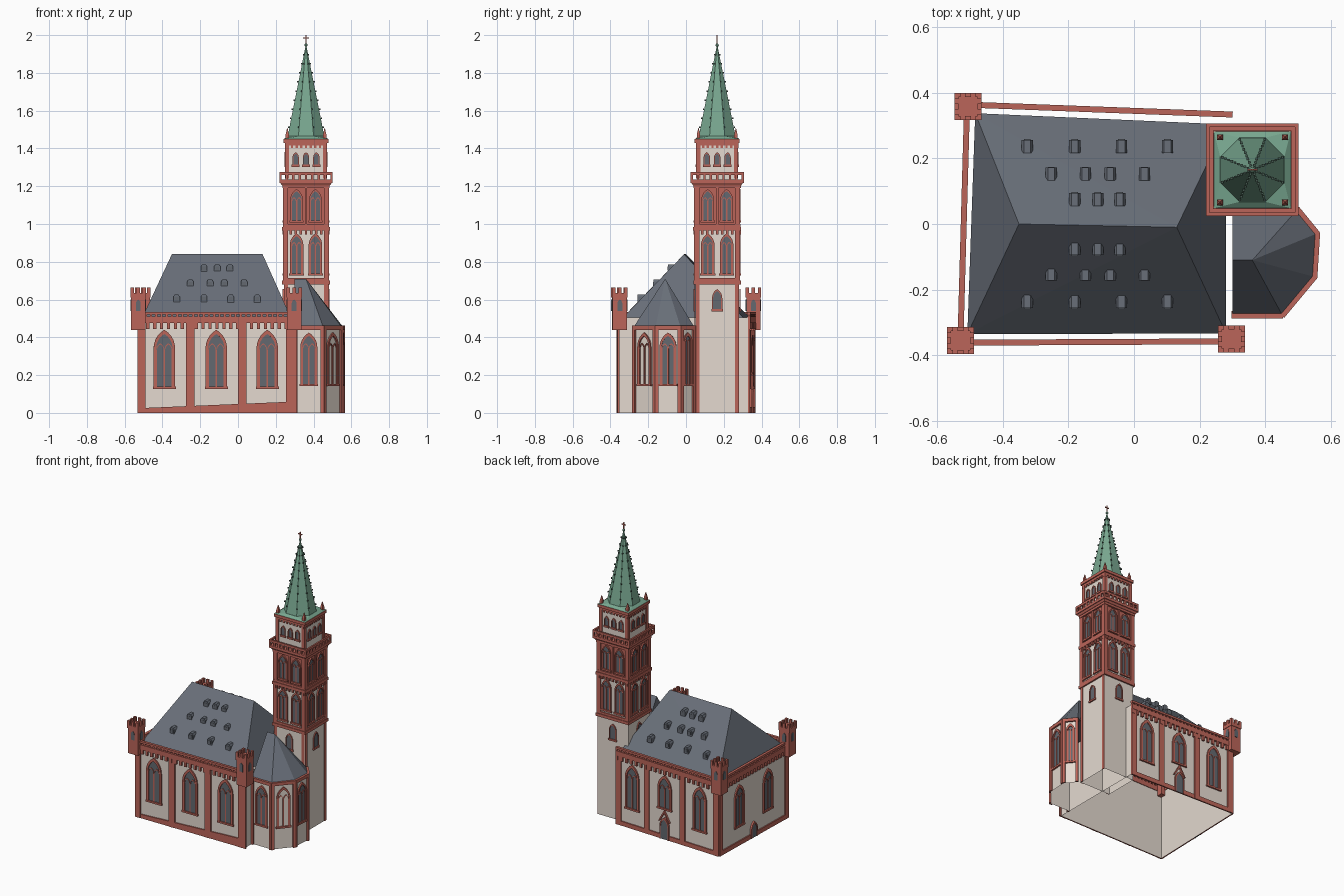
import bpy, bmesh, math
from mathutils import Vector

if "Cube" in bpy.data.objects:
    bpy.data.objects.remove(bpy.data.objects["Cube"])


def material(name, rgb):
    m = bpy.data.materials.new(name)
    m.use_nodes = True
    m.diffuse_color = (*rgb, 1)
    m.node_tree.nodes["Principled BSDF"].inputs["Base Color"].default_value = (*rgb, 1)
    return m


STONE = material("red sandstone", (0.50, 0.13, 0.10))
WALL = material("pale plaster", (0.78, 0.70, 0.63))
SLATE = material("roof slate", (0.14, 0.158, 0.19))
COPPER = material("green copper", (0.19, 0.39, 0.28))
GLASS = material("window glass", (0.125, 0.14, 0.16))
DARK = material("dark copper", (0.06, 0.10, 0.08))

parts = {}


def mesh(name, mat):
    return parts.setdefault(name, (bmesh.new(), mat))[0]


def hull(name, mat, pts):
    bm = mesh(name, mat)
    vs = [bm.verts.new(p) for p in pts]
    bmesh.ops.convex_hull(bm, input=vs)


def prism(name, mat, lo, z0, z1, hi=None):
    hull(name, mat, [(x, y, z0) for x, y in lo] + [(x, y, z1) for x, y in hi or lo])


def square(cx, cy, h):
    return [(cx - h, cy - h), (cx + h, cy - h), (cx + h, cy + h), (cx - h, cy + h)]


class Side:
    """Wall plane: u runs along it from its middle, d points outward."""
    def __init__(self, p, q):
        p, q = Vector(p), Vector(q)
        self.mid, self.len = (p + q) / 2, (q - p).length
        self.t = (q - p).normalized()
        self.n = Vector((self.t.y, -self.t.x))

    def at(self, u, d, z):
        return (*(self.mid + self.t * u + self.n * d), z)


def sides(pts, closed=True):
    n = len(pts)
    return [Side(pts[i], pts[(i + 1) % n]) for i in range(n if closed else n - 1)]


def shell(name, mat, walls, z0, z1):
    """Thin walls, open above and below."""
    bm = mesh(name, mat)
    for s in walls:
        L = s.len / 2
        bm.faces.new([bm.verts.new(s.at(u, 0, z)) for u, z in ((-L, z0), (L, z0), (L, z1), (-L, z1))])
    bmesh.ops.remove_doubles(bm, verts=bm.verts, dist=.0005)


def plate(name, mat, s, outline, d0, d1):
    """Extrude a (u, z) outline from depth d0 to d1."""
    bm = mesh(name, mat)
    a = [bm.verts.new(s.at(u, d0, z)) for u, z in outline]
    b = [bm.verts.new(s.at(u, d1, z)) for u, z in outline]
    bm.faces.new(a)
    bm.faces.new(b[::-1])
    for i in range(len(a)):
        j = (i + 1) % len(a)
        bm.faces.new((a[i], b[i], b[j], a[j]))


def bar(name, mat, s, u0, u1, z0, z1, d0, d1):
    plate(name, mat, s, [(u0, z0), (u1, z0), (u1, z1), (u0, z1)], d0, d1)


def arch(u, z0, z1, h):
    """Pointed arch outline of half width h."""
    spring = z1 - h * math.sqrt(3)
    arc = [(2 * h * math.cos(a) - h, spring + 2 * h * math.sin(a))
           for a in (math.radians(12 * i) for i in range(6))]
    right = [(u + h, z0)] + [(u + x, z) for x, z in arc]
    return right + [(2 * u - x, z) for x, z in right[-2::-1]]


def arch_ring(name, s, u, z0, z1, h, f, d):
    plate(name, STONE, s, arch(u, z0, z1, h) + arch(u, z0, z1 - 1.6 * f, h - f)[::-1], EPS, d)


def window(name, s, u, z0, z1, h, f=0.014, d=0.01, glass=True, lights=True):
    arch_ring(name + "_frames", s, u, z0, z1, h, f, d)
    if glass:
        plate(name + "_glass", GLASS, s, arch(u, z0, z1 - f, h - f / 2), EPS, 0.003)
    if lights:
        bar(name + "_tracery", STONE, s, u - .002, u + .002, z0, z1 - 2 * h, EPS, .007)
        for k in (-1, 1):
            w = (h - f) / 2
            arch_ring(name + "_tracery", s, u + k * w, z0, z1 - 1.25 * h, w, .004, .007)
    bar(name + "_sills", STONE, s, u - h - .004, u + h + .004, z0 - .008, z0 + .004, EPS, d + .002)


def teeth(name, s, step, w, z0, z1, d0, d1):
    run = s.len - w
    n = round(run / step)
    for i in range(n + 1):
        u = -run / 2 + i * run / n
        bar(name, STONE, s, u - w / 2, u + w / 2, z0, z1, d0, d1)


EPS = 0.001

# Nave walls
NAVE = [(-.523, -.356), (.30, -.352), (.30, .328), (-.503, .358)]
front, right, back, left = sides(NAVE)
shell("nave_walls", WALL, (front, right, back, left), 0, .505)
fx = lambda x: x - front.mid.x
bx = lambda x: back.mid.x - x

# Pilasters, windows and plinths of the three free walls
for a, b in ((-.53, -.49), (-.275, -.23), (0, .045), (.255, .312)):
    bar("nave_pilasters", STONE, front, fx(a), fx(b), 0, .48, EPS, .011)
for x in (-.39, -.115, .155):
    window("nave", front, fx(x), .135, .44, .057)
for x in (.28, .06, -.22, -.485):
    bar("nave_pilasters", STONE, back, bx(x) - .02, bx(x) + .02, 0, .48, EPS, .01)
for x, z in ((.175, .135), (-.08, .21), (-.355, .135)):
    window("nave", back, bx(x), z, .44, .054)
for k in (-1, 1):
    bar("nave_pilasters", STONE, left, k * .345 - .016, k * .345 + .016, 0, .48, EPS, .01)
    window("nave", left, k * .15, .135, .42, .05)
e = front.len / 2
plate("plinth", STONE, front, [(-e, 0), (e, 0), (e, .06), (-e, .025)], EPS, .009)
for s in (back, left):
    bar("plinth", STONE, s, -s.len / 2, s.len / 2, 0, .03, EPS, .009)

# Doors
for name, s, u, z, h in (("back_door", back, bx(-.08), .15, .036), ("side_door", left, 0, .11, .034)):
    plate(name, GLASS, s, arch(u, 0, z - .01, h - .004), EPS, .0095)
    arch_ring(name + "_surround", s, u, 0, z, h, .009, .013)
u = bx(-.08)
plate("door_gable", STONE, back, [(u - .045, .12), (u, .20), (u + .045, .12), (u + .036, .12),
                                  (u, .18), (u - .036, .12)], EPS, .013)

# Corbel frieze and parapet
for s in (front, back, left):
    L = s.len / 2
    bar("parapet", STONE, s, -L, L, .475, .509, -.004, .014)
    bar("parapet", STONE, s, -L, L, .52, .534, -.004, .014)
    teeth("parapet_posts", s, .028, .012, .508, .521, 0, .01)
    teeth("corbels", s, .037, .017, .445, .476, EPS, .013)

# Corner turrets
for cx, cy in ((-.528, -.355), (.297, -.350), (-.505, .357)):
    prism("turrets", STONE, square(cx, cy, .038), .44, .612)
    prism("turrets", STONE, square(cx, cy, .041), .612, .636)
    for s in sides(square(cx, cy, .041)):
        for k in (-1, 0, 1):
            bar("turret_merlons", STONE, s, k * .032 - .009, k * .032 + .009, .636, .665, -.012, 0)
    for s in sides(square(cx, cy, .038)):
        plate("turret_slits", GLASS, s, arch(0, .54, .60, .013), 0, .003)

# Nave roof with dormers
hull("nave_roof", SLATE, [(-.507, -.335, .505), (.28, -.333, .505), (.28, .303, .505),
                          (-.483, .337, .505), (-.35, 0, .84), (.13, -.01, .84)])
ROWS = ((.075, .765, (-.18, -.11, -.043)), (.152, .685, (-.252, -.148, -.072, .032)),
        (.236, .605, (-.325, -.18, -.038, .102)))
for sign in (-1, 1):
    for y, z, xs in ROWS:
        for x in xs:
            y0 = sign * (y + .02)
            s = Side((x + sign, y0), (x - sign, y0))
            out = [(-.017, z - .022), (.017, z - .022), (.017, z + .01), (.01, z + .021),
                   (-.01, z + .021), (-.017, z + .01)]
            plate("dormers", SLATE, s, out, -.04, 0)
            bar("dormer_windows", GLASS, s, -.01, .01, z - .012, z + .009, 0, .002)

# Apse with corner piers and lancets
APSE = [(.30, -.275), (.45, -.275), (.546, -.16), (.554, -.03), (.495, .042)]
CLOSE = [(.30, .042)]
apse_sides = sides(APSE, False)
shell("apse_walls", WALL, apse_sides, 0, .45)
for i, s in enumerate(apse_sides):
    L = s.len / 2
    window("apse", s, 0, .15, .425, min(.045, L - .018), .011, .01, glass=i != 1)
    bar("apse_cornice", STONE, s, -L - .004, L + .004, .44, .462, -.01, .012)
    for k in (-1, 1):
        bar("apse_piers", STONE, s, k * (L - .005) - .009, k * (L - .005) + .009, 0, .45, EPS, .012)
hull("apse_roof", SLATE, [(x, y, .458) for x, y in APSE + CLOSE] + [(.30, -.11, .71), (.36, -.11, .71)])

# Tower shaft
TX, TY = .36, .165
sq = lambda h: square(TX, TY, h)
base_sides = sides(sq(.116))
shell("tower_base", WALL, base_sides, 0, .69)
prism("tower_middle", WALL, sq(.113), .69, .97)
prism("tower_belfry", STONE, sq(.113), .97, 1.21)
prism("tower_top", WALL, sq(.105), 1.2, 1.43)
for h, z0, z1 in ((.126, .68, .70), (.122, .70, .715), (.127, .965, .985), (.123, .985, 1.0),
                  (.125, 1.19, 1.205), (.112, 1.415, 1.43), (.119, 1.43, 1.45)):
    prism("tower_cornices", STONE, sq(h), z0, z1)
for kx in (-1, 1):
    for ky in (-1, 1):
        for off, h, z0, z1 in ((.108, .014, .70, 1.2), (.1, .011, 1.24, 1.42)):
            prism("tower_corners", STONE, square(TX + kx * off, TY + ky * off, h), z0, z1)
        # Pinnacles beside the spire
        c = (TX + kx * .099, TY + ky * .099)
        prism("pinnacles", STONE, square(*c, .009), 1.45, 1.472)
        prism("pinnacles", STONE, square(*c, .009), 1.472, 1.508, square(*c, .001))

# Tower windows
for s in base_sides:
    window("tower_small", s, 0, .545, .655, .027, .006, .008, lights=False)
for s in sides(sq(.113)):
    for u in (-.05, .05):
        window("tower_middle", s, u, .735, .95, .036, .009, .01)
        window("tower_belfry", s, u, 1.015, 1.185, .034, .007, .01)
    bar("tower_corners", STONE, s, -.006, .006, .98, 1.2, 0, .008)
    teeth("tower_dentils", s, .028, .013, .945, .966, 0, .012)
for s in sides(sq(.105)):
    for u in (-.055, 0, .055):
        window("tower_top", s, u, 1.31, 1.38, .017, .005, .008, lights=False)
    teeth("tower_dentils", s, .026, .012, 1.402, 1.416, 0, .007)
for s in base_sides[:2]:
    for k in (-1, 1):
        bar("tower_strips", STONE, s, k * .105 - .011, k * .105 + .011, 0, .69, EPS, .005)

# Gallery
prism("gallery_floor", STONE, sq(.128), 1.205, 1.218, sq(.136))
prism("gallery_floor", STONE, sq(.141), 1.218, 1.236)
for s in sides(sq(.141)):
    bar("gallery_rail", STONE, s, -.141, .141, 1.26, 1.275, -.011, 0)
    teeth("gallery_posts", s, .036, .012, 1.236, 1.26, -.011, 0)

# Spire with crockets, ball and cross
octagon = lambda r: [(TX + r * math.cos(a), TY + r * math.sin(a))
                     for a in (math.radians(22.5 + 45 * i) for i in range(8))]
prism("spire_skirt", COPPER, sq(.117), 1.45, 1.465, octagon(.106))
prism("spire", COPPER, octagon(.106), 1.46, 1.94, octagon(.003))
for i in range(1, 10):
    f = i / 10
    for x, y in octagon(.106 * (1 - f) + .004):
        prism("crockets", DARK, square(x, y, .0035), 1.46 + .48 * f, 1.468 + .48 * f)
ball = bmesh.ops.create_icosphere(mesh("spire_ball", COPPER), subdivisions=2, radius=.009)
bmesh.ops.translate(mesh("spire_ball", COPPER), verts=ball["verts"], vec=(TX, TY, 1.947))
prism("cross", STONE, square(TX, TY, .003), 1.95, 2.0)
bar("cross", STONE, Side((TX - 1, TY), (TX + 1, TY)), -.015, .015, 1.982, 1.988, -.003, .003)

for name, (bm, mat) in parts.items():
    bmesh.ops.recalc_face_normals(bm, faces=bm.faces)
    bmesh.ops.dissolve_limit(bm, angle_limit=.002, verts=bm.verts, edges=bm.edges)
    me = bpy.data.meshes.new(name)
    bm.to_mesh(me)
    bm.free()
    me.materials.append(mat)
    bpy.context.collection.objects.link(bpy.data.objects.new(name, me))
